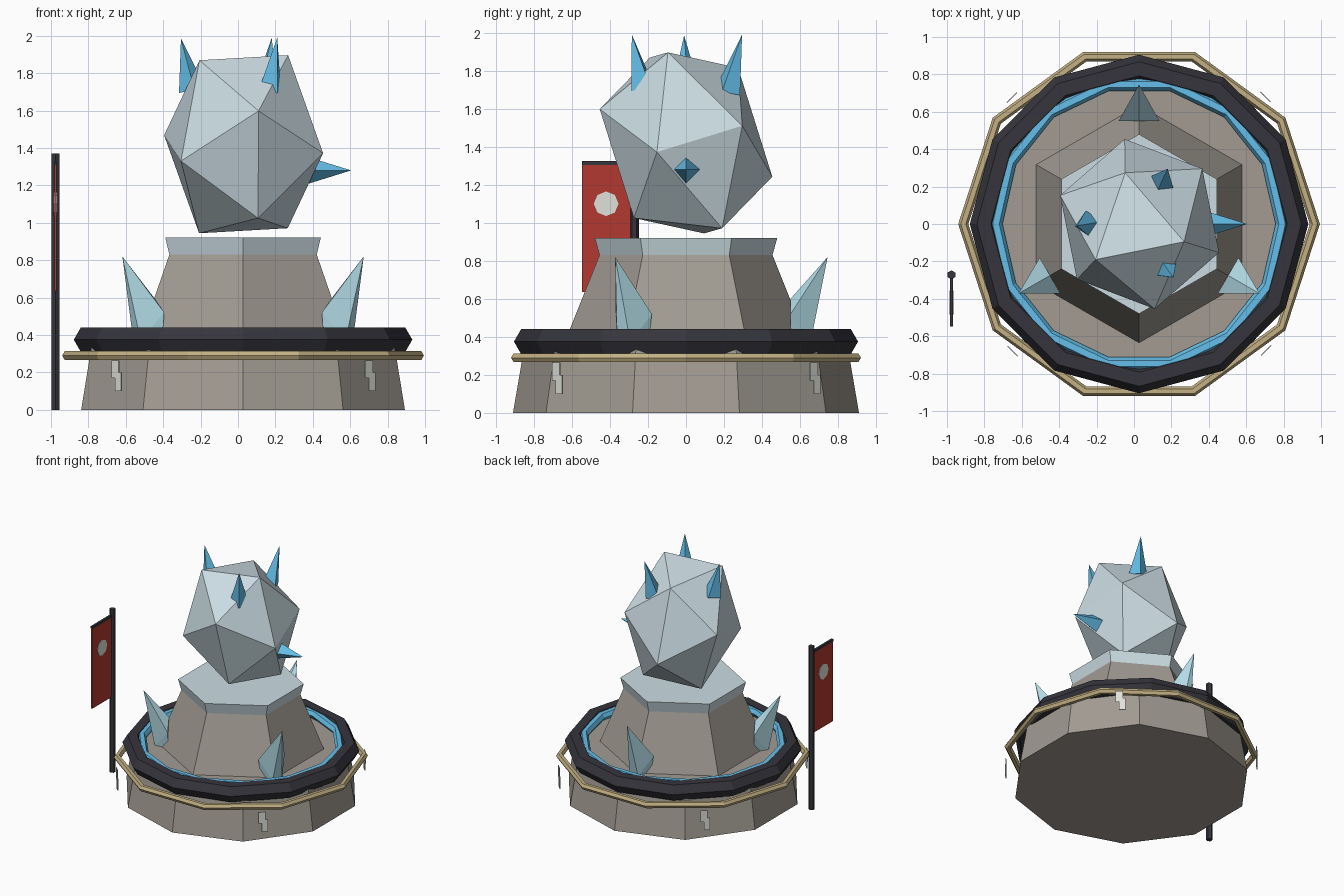
import bpy, bmesh
from math import sin, cos, radians
from mathutils import Vector

if "Cube" in bpy.data.objects:
    bpy.data.objects.remove(bpy.data.objects["Cube"])

CX = 0.027  # plinth axis


def mat(name, r, g, b):
    m = bpy.data.materials.new(name)
    m.diffuse_color = (r, g, b, 1)
    m.use_nodes = True
    m.node_tree.nodes["Principled BSDF"].inputs["Base Color"].default_value = m.diffuse_color
    return m


stone = mat("stone", .36, .33, .29)
dark = mat("dark_iron", .035, .035, .045)
gold = mat("gold", .55, .44, .23)
ice = mat("ice", .60, .72, .77)
crystal = mat("pale_crystal", .45, .72, .80)
blue = mat("blue", .13, .52, .82)
red = mat("red_cloth", .45, .04, .03)
white = mat("white", .75, .75, .70)


def finish(name, m):
    o = bpy.context.object
    o.name = name
    o.data.materials.append(m)
    return o


def cone(name, n, r1, r2, a, b, m):
    a, b = Vector(a), Vector(b)
    bpy.ops.mesh.primitive_cone_add(
        vertices=n, radius1=r1, radius2=r2, depth=(b - a).length,
        location=(a + b) / 2,
        rotation=(b - a).to_track_quat('Z', 'Y').to_euler())
    return finish(name, m)


def tier(name, n, r1, r2, z1, z2, m):
    bpy.ops.mesh.primitive_cone_add(vertices=n, radius1=r1, radius2=r2,
                                    depth=z2 - z1, location=(CX, 0, (z1 + z2) / 2))
    return finish(name, m)


def ring(name, n, k, major, minor, z, m):
    bpy.ops.mesh.primitive_torus_add(major_segments=n, minor_segments=k, major_radius=major,
                                     minor_radius=minor, location=(CX, 0, z))
    return finish(name, m)


def box(name, lo, hi, m):
    lo, hi = Vector(lo), Vector(hi)
    bpy.ops.mesh.primitive_cube_add(size=1, location=(lo + hi) / 2)
    bpy.context.object.scale = hi - lo
    return finish(name, m)


def new_mesh(name, bm, m):
    me = bpy.data.meshes.new(name)
    bm.to_mesh(me)
    bm.free()
    o = bpy.data.objects.new(name, me)
    bpy.context.collection.objects.link(o)
    me.materials.append(m)
    return o


def hull(name, pts, m):
    bm = bmesh.new()
    for p in pts:
        bm.verts.new(p)
    bmesh.ops.convex_hull(bm, input=bm.verts)
    bmesh.ops.recalc_face_normals(bm, faces=bm.faces)
    return new_mesh(name, bm, m)


# stepped plinth and its rings
tier("base", 10, .91, .845, 0, .38, stone)
tier("pedestal", 6, .635, .455, .38, .83, stone)
tier("collar", 6, .455, .48, .83, .92, ice)
ring("dark_ring", 12, 6, .83, .075, .375, dark)
ring("glow_ring", 14, 6, .765, .035, .405, blue)
ring("gold_ring", 10, 6, .94, .027, .29, gold)

# floating faceted boulder: a stretched, tilted icosahedron (six opposite pairs)
half = [(.238, -.095, .476), (-.236, -.19, .449), (.08, -.454, .178),
        (.425, -.153, -.048), (.077, -.274, -.395), (-.335, -.296, -.09)]
centre = Vector((.03, 0, 1.42))
hull("boulder", [centre + s * Vector(p) for p in half for s in (1, -1)], ice)

# spikes on the boulder
spikes = [((-.245, 0, 1.71), (-.305, -.01, 1.985)),
          ((.145, .22, 1.69), (.18, .295, 1.99)),
          ((.17, -.23, 1.71), (.21, -.285, 1.99)),
          ((.37, 0, 1.28), (.605, 0, 1.28))]
for i, (a, b) in enumerate(spikes):
    cone(f"boulder_spike_{i + 1}", 4, .073, 0, a, b, blue)

# three leaning crystals on the deck, given as (radius, sideways, height)
shard = [(.745, 0, .82), (.55, 0, .60), (.55, .11, .52), (.55, -.11, .52),
         (.55, .09, .37), (.55, -.09, .37), (.655, .04, .37), (.655, -.04, .37)]
for i, deg in enumerate((90, 210, 330)):
    c, s = cos(radians(deg)), sin(radians(deg))
    hull(f"deck_crystal_{i + 1}",
         [(CX + r * c - t * s, r * s + t * c, z) for r, t, z in shard], crystal)

# four zigzag plates floating around the base
zigzag = [(-.035, .265), (-.035, .17), (-.008, .17), (-.008, .10),
          (.04, .10), (.04, .20), (.02, .20), (.02, .265)]
for i in range(4):
    c, s = cos(radians(45 + 90 * i)), sin(radians(45 + 90 * i))
    bm = bmesh.new()
    f = bm.faces.new([bm.verts.new((CX + .955 * c - t * s, .955 * s + t * c, z))
                      for t, z in zigzag])
    g = bmesh.ops.extrude_face_region(bm, geom=[f])["geom"]
    bmesh.ops.translate(bm, vec=(.006 * c, .006 * s, 0),
                        verts=[v for v in g if isinstance(v, bmesh.types.BMVert)])
    bmesh.ops.recalc_face_normals(bm, faces=bm.faces)
    new_mesh(f"zigzag_plate_{i + 1}", bm, white)

# banner on its pole
PX = -.976
cone("banner_pole", 6, .024, .024, (PX, -.272, 0), (PX, -.272, 1.37), dark)
box("banner_crossbar", (PX - .009, -.548, 1.305), (PX + .009, -.27, 1.325), dark)
box("banner_cloth", (PX - .006, -.548, .635), (PX + .006, -.29, 1.31), red)
cone("banner_disc", 8, .065, .065, (PX - .01, -.42, 1.10), (PX + .01, -.42, 1.10), white)
